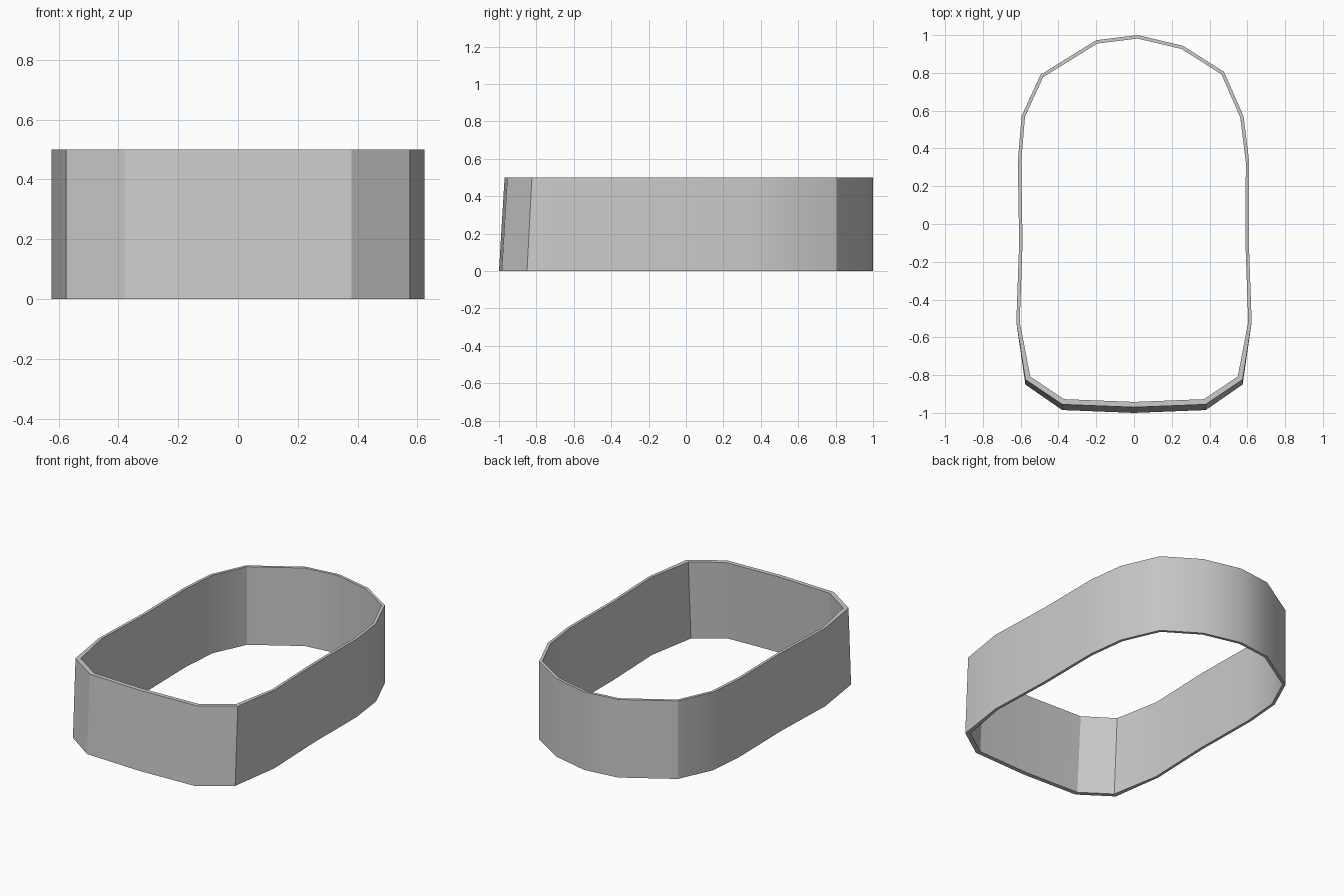
import bpy
import bmesh
from mathutils import Vector

cube = bpy.data.objects.get("Cube")
if cube:
    bpy.data.objects.remove(cube, do_unlink=True)

HEIGHT = 0.5
WALL_SIDE, WALL_FRONT = 0.018, 0.028
LEAN = 0.03  # how far the front wall leans back at the top

# Outline of the band at floor level, counter-clockwise from the front centre
OUTLINE = [
    (0, -1), (0.38, -0.985), (0.575, -0.85), (0.623, -0.52), (0.608, -0.1),
    (0.61, 0.33), (0.58, 0.57), (0.477, 0.805), (0.26, 0.943), (0.02, 1),
    (-0.2, 0.973), (-0.495, 0.79), (-0.595, 0.572), (-0.615, 0.33),
    (-0.608, -0.1), (-0.623, -0.52), (-0.575, -0.85), (-0.38, -0.985),
]


def inset(points):
    """Mitred inner outline, thicker along the front."""
    result = []
    for i, p in enumerate(points):
        a = (p - points[i - 1]).normalized()
        b = (points[(i + 1) % len(points)] - p).normalized()
        normal_a, normal_b = Vector((-a.y, a.x)), Vector((-b.y, b.x))
        miter = (normal_a + normal_b).normalized()
        wall = WALL_FRONT if p.y < -0.7 else WALL_SIDE
        result.append(p + miter * wall / miter.dot(normal_a))
    return result


def ring(bm, points, z, lean):
    """Ring of vertices; the front ones shift back by the lean."""
    verts = []
    for outer, p in points:
        shift = lean * min(1, max(0, (-outer.y - 0.5) / 0.4))
        verts.append(bm.verts.new((p.x, p.y + shift, z)))
    return verts


# Band: outer wall, top rim, inner wall, bottom rim
outer = [Vector(p) for p in OUTLINE]
inner = inset(outer)
bm = bmesh.new()
rings = [
    ring(bm, list(zip(outer, outer)), 0, 0),
    ring(bm, list(zip(outer, outer)), HEIGHT, LEAN),
    ring(bm, list(zip(outer, inner)), HEIGHT, LEAN),
    ring(bm, list(zip(outer, inner)), 0, 0),
]
count = len(outer)
for r in range(4):
    low, high = rings[r], rings[(r + 1) % 4]
    for i in range(count):
        j = (i + 1) % count
        bm.faces.new((low[i], low[j], high[j], high[i]))
bmesh.ops.recalc_face_normals(bm, faces=bm.faces)

mesh = bpy.data.meshes.new("band")
bm.to_mesh(mesh)
bm.free()
band = bpy.data.objects.new("band", mesh)
bpy.context.collection.objects.link(band)

# Plain grey finish
grey = bpy.data.materials.new("light grey")
grey.use_nodes = True
color = (0.6, 0.6, 0.6, 1)
grey.diffuse_color = color
grey.node_tree.nodes["Principled BSDF"].inputs["Base Color"].default_value = color
mesh.materials.append(grey)

# Smooth the gentle bends, keep the corners crisp
bpy.ops.object.select_all(action="DESELECT")
band.select_set(True)
bpy.context.view_layer.objects.active = band
bpy.ops.object.shade_smooth_by_angle(angle=0.5236)
